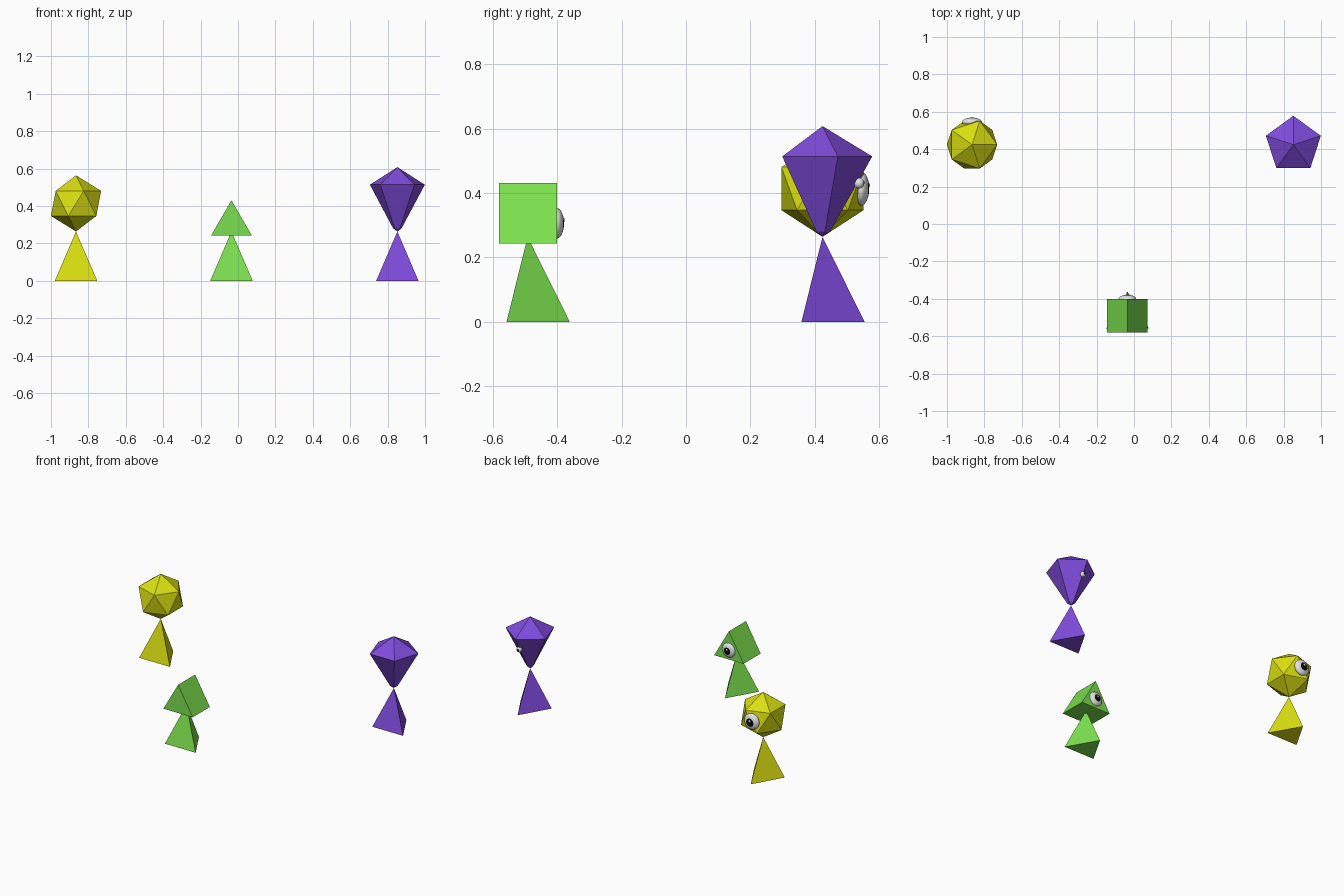
import bpy, bmesh, math
from mathutils import Matrix

if "Cube" in bpy.data.objects:
    bpy.data.objects.remove(bpy.data.objects["Cube"])


def material(name, r, g, b):
    lin = [((c / 255 + 0.055) / 1.055) ** 2.4 if c > 10 else c / 255 / 12.92 for c in (r, g, b)]
    m = bpy.data.materials.new(name)
    m.diffuse_color = (*lin, 1)
    m.use_nodes = True
    m.node_tree.nodes["Principled BSDF"].inputs["Base Color"].default_value = m.diffuse_color
    return m


YELLOW = material("yellow", 218, 223, 16)
GREEN = material("green", 124, 224, 78)
PURPLE = material("purple", 127, 75, 220)
WHITE = material("eye white", 228, 228, 228)
BLACK = material("pupil black", 12, 12, 12)


def finish(name, bm, loc, mats):
    bmesh.ops.recalc_face_normals(bm, faces=bm.faces)
    me = bpy.data.meshes.new(name)
    bm.to_mesh(me)
    bm.free()
    for m in mats:
        me.materials.append(m)
    ob = bpy.data.objects.new(name, me)
    ob.location = loc
    bpy.context.collection.objects.link(ob)
    return ob


def loft(name, loc, sides, profile, mat, rot=None):
    """Convex n-sided solid from (radius, height) rings; first corner points to +y."""
    bm = bmesh.new()
    rings = []
    for r, z in profile:
        if r == 0:
            rings.append([bm.verts.new((0, 0, z))] * sides)
        else:
            rings.append([bm.verts.new((r * math.sin(2 * math.pi * i / sides),
                                        r * math.cos(2 * math.pi * i / sides), z))
                          for i in range(sides)])
    for a, b in zip(rings, rings[1:]):
        for i in range(sides):
            j = (i + 1) % sides
            bm.faces.new(list(dict.fromkeys((a[i], a[j], b[j], b[i]))))
    for (r, _), ring in ((profile[0], rings[0]), (profile[-1], rings[-1])):
        if r:
            bm.faces.new(ring)
    if rot:
        bm.transform(rot)
    return finish(name, bm, loc, [mat])


def eye(name, loc, r, depth):
    """Bulging eye looking to +y with a pupil cap and a thin glint."""
    turn = Matrix.Rotation(-math.pi / 2, 4, 'X')
    bm = bmesh.new()
    bmesh.ops.create_uvsphere(bm, u_segments=24, v_segments=24, radius=1)
    for f in bm.faces:
        f.smooth = True
        # pupil: the cap around the viewing pole
        f.material_index = 1 if f.calc_center_median().z > math.cos(math.radians(30)) else 0
    bm.transform(turn @ Matrix.Diagonal((r, r, depth, 1)))
    finish(name, bm, loc, [WHITE, BLACK])
    # glint
    bm = bmesh.new()
    bmesh.ops.create_uvsphere(bm, u_segments=12, v_segments=8, radius=1)
    for f in bm.faces:
        f.smooth = True
    bm.transform(turn @ Matrix.Diagonal((r * 0.15, r * 0.15, min(0.003, r * 0.1), 1)))
    x, y, z = loc
    finish(name + "_glint", bm, (x, y + depth * 0.96, z + r * 0.2), [WHITE])


# Three-sided pyramid bodies
BODY = [(0.131, 0), (0, 0.264)]
loft("yellow_body", (-0.866, 0.424, 0), 3, BODY, YELLOW)
loft("green_body", (-0.035, -0.492, 0), 3, BODY, GREEN)
loft("purple_body", (0.852, 0.424, 0), 3, BODY, PURPLE)

# Yellow head: icosahedron
bm = bmesh.new()
bmesh.ops.create_icosphere(bm, subdivisions=1, radius=0.15)
finish("yellow_head", bm, (-0.866, 0.424, 0.414), [YELLOW])

# Green head: triangular prism lying front to back
loft("green_head", (-0.035, -0.491, 0.306), 3, [(0.125, -0.09), (0.125, 0.09)], GREEN,
     Matrix.Rotation(math.pi / 2, 4, 'X'))

# Purple head: five-sided gem
loft("purple_head", (0.852, 0.424, 0), 5,
     [(0, 0.264), (0.024, 0.281), (0.1545, 0.514), (0, 0.608)], PURPLE)

# Eyes on the back (+y) side
eye("yellow_eye", (-0.866, 0.544, 0.414), 0.053, 0.025)
eye("green_eye", (-0.035, -0.401, 0.306), 0.047, 0.022)
eye("purple_eye", (0.852, 0.537, 0.431), 0.017, 0.017)
